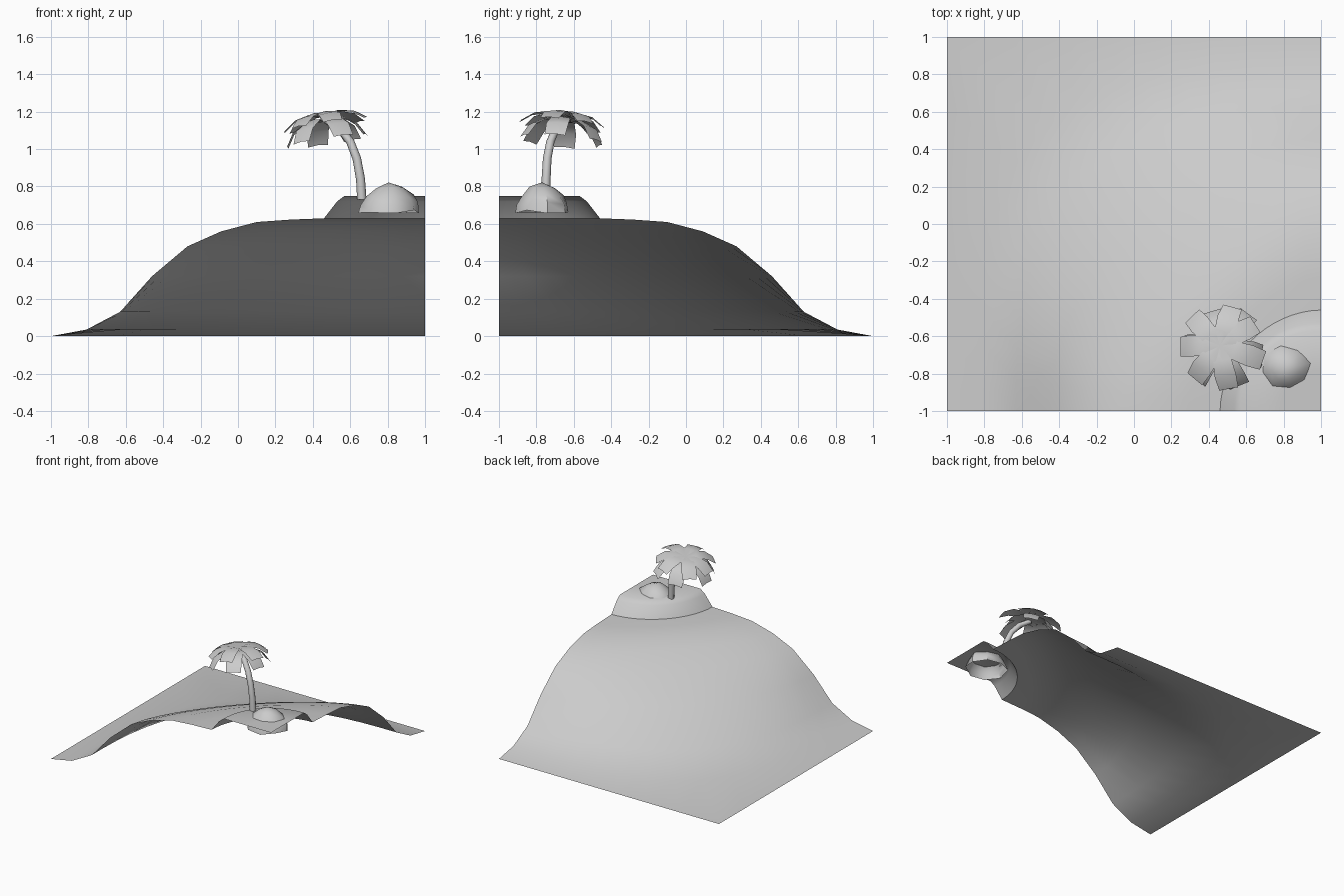
import bpy, bmesh, math, random
from mathutils import Vector, Matrix

if "Cube" in bpy.data.objects:
    bpy.data.objects.remove(bpy.data.objects["Cube"])

random.seed(4)


def finish(name, bm, angle=35):
    bmesh.ops.remove_doubles(bm, verts=bm.verts, dist=0.0005)
    me = bpy.data.meshes.new(name)
    bm.to_mesh(me)
    bm.free()
    ob = bpy.data.objects.new(name, me)
    bpy.context.collection.objects.link(ob)
    bpy.ops.object.select_all(action='DESELECT')
    ob.select_set(True)
    bpy.context.view_layer.objects.active = ob
    bpy.ops.object.shade_smooth_by_angle(angle=math.radians(angle))
    return ob


def bridge(bm, rows, closed=False):
    for a, b in zip(rows, rows[1:]):
        n = len(a)
        for i in range(n if closed else n - 1):
            j = (i + 1) % n
            bm.faces.new((a[i], b[i], b[j], a[j]))


# Hill: open corner sheet made of rings around the high corner (1, -1)
# each ring: radius, height, roundness exponent (spreads the slope on the diagonal)
RINGS = [(0.22, 0.75, 2.1), (0.43, 0.75, 2.1), (0.47, 0.72, 2.1), (0.54, 0.63, 1.9),
         (0.72, 0.623, 1.5), (0.90, 0.61, 1.4), (1.09, 0.56, 1.35), (1.27, 0.48, 1.42),
         (1.46, 0.32, 1.8), (1.63, 0.13, 2.7), (1.81, 0.035, 3.6)]
STEPS = 16
bm = bmesh.new()
rows = []
for r, z, p in RINGS:
    row = []
    for i in range(STEPS + 1):
        a = math.pi / 2 * i / STEPS
        c, s = max(math.cos(a), 0), math.sin(a)
        if i == STEPS:
            c = 0
        k = r / (c ** p + s ** p) ** (1 / p)
        row.append(bm.verts.new((1 - k * c, -1 + k * s, z)))
    rows.append(row)
row = []
for i in range(STEPS + 1):
    a = math.pi / 2 * i / STEPS
    c, s = math.cos(a), math.sin(a)
    k = 2 / max(c, s)
    row.append(bm.verts.new((1 - k * c, -1 + k * s, 0)))
rows.append(row)
bridge(bm, rows)
corner = bm.verts.new((1, -1, 0.75))
for a, b in zip(rows[0], rows[0][1:]):
    bm.faces.new((corner, a, b))
bmesh.ops.recalc_face_normals(bm, faces=bm.faces)
if sum(f.normal.z for f in bm.faces) < 0:
    bmesh.ops.reverse_faces(bm, faces=bm.faces)
finish("hill", bm, 50)

# Rock: faceted dome with an open, buried rim
bm = bmesh.new()
rows = []
for r, z in [(0.165, 0.665), (0.15, 0.71), (0.125, 0.75), (0.075, 0.795)]:
    row = []
    for i in range(8):
        a = 2 * math.pi * i / 8 + 0.2
        k = r * random.uniform(0.94, 1.06)
        row.append(bm.verts.new((0.81 + k * math.cos(a), -0.77 + 0.92 * k * math.sin(a),
                                 z + random.uniform(-0.01, 0.01))))
    rows.append(row)
bridge(bm, rows[::-1], closed=True)
top = bm.verts.new((0.805, -0.77, 0.822))
inner = rows[-1]
for i in range(8):
    bm.faces.new((top, inner[i], inner[(i + 1) % 8]))
bmesh.ops.recalc_face_normals(bm, faces=bm.faces)
finish("rock", bm, 45)

# Trunk: tapered tube swept along a leaning path
PATH = [((0.662, -0.75, 0.73), 0.025), ((0.655, -0.748, 0.84), 0.024), ((0.635, -0.742, 0.95), 0.023),
        ((0.60, -0.725, 1.04), 0.022), ((0.545, -0.695, 1.11), 0.021), ((0.47, -0.655, 1.155), 0.018)]
bm = bmesh.new()
rows = []
for i, (p, r) in enumerate(PATH):
    d = Vector(PATH[min(i + 1, len(PATH) - 1)][0]) - Vector(PATH[max(i - 1, 0)][0])
    d.normalize()
    side = d.cross(Vector((0, 1, 0))).normalized()
    other = d.cross(side)
    rows.append([bm.verts.new(Vector(p) + r * (math.cos(t) * side + math.sin(t) * other))
                 for t in (2 * math.pi * k / 8 for k in range(8))])
bridge(bm, rows, closed=True)
bm.faces.new(rows[-1])
bmesh.ops.recalc_face_normals(bm, faces=bm.faces)
finish("trunk", bm, 50)

# Leaves: two layers of broad drooping strips, crown tilted along the trunk
UPPER = [(0.0, 0.015, 0.04), (0.08, 0.03, 0.05), (0.16, 0.012, 0.058), (0.225, -0.035, 0.052)]
LOWER = [(0.0, -0.01, 0.04), (0.09, -0.005, 0.052), (0.17, -0.05, 0.06), (0.212, -0.12, 0.056)]
tilt = (Matrix.Translation((0.462, -0.652, 1.165)) @ Matrix.Rotation(math.radians(-9), 4, 'Y')
        @ Matrix.Rotation(math.radians(-5), 4, 'X'))


def leaf(bm, profile, ang):
    turn = tilt @ Matrix.Rotation(ang, 4, 'Z')
    k = random.uniform(0.95, 1.06)
    rows = [[bm.verts.new(turn @ Vector((r * k, s * w, z - 0.006 * abs(s))))
             for s in (-1, 0, 1)] for r, z, w in profile]
    bridge(bm, rows)


bm = bmesh.new()
for profile, count, start in ((UPPER, 7, 0.5), (LOWER, 6, 0.9)):
    for i in range(count):
        leaf(bm, profile, start + 2 * math.pi * i / count + random.uniform(-0.1, 0.1))
bm.normal_update()
bmesh.ops.reverse_faces(bm, faces=[f for f in bm.faces if f.normal.z < 0])
finish("leaves", bm)
